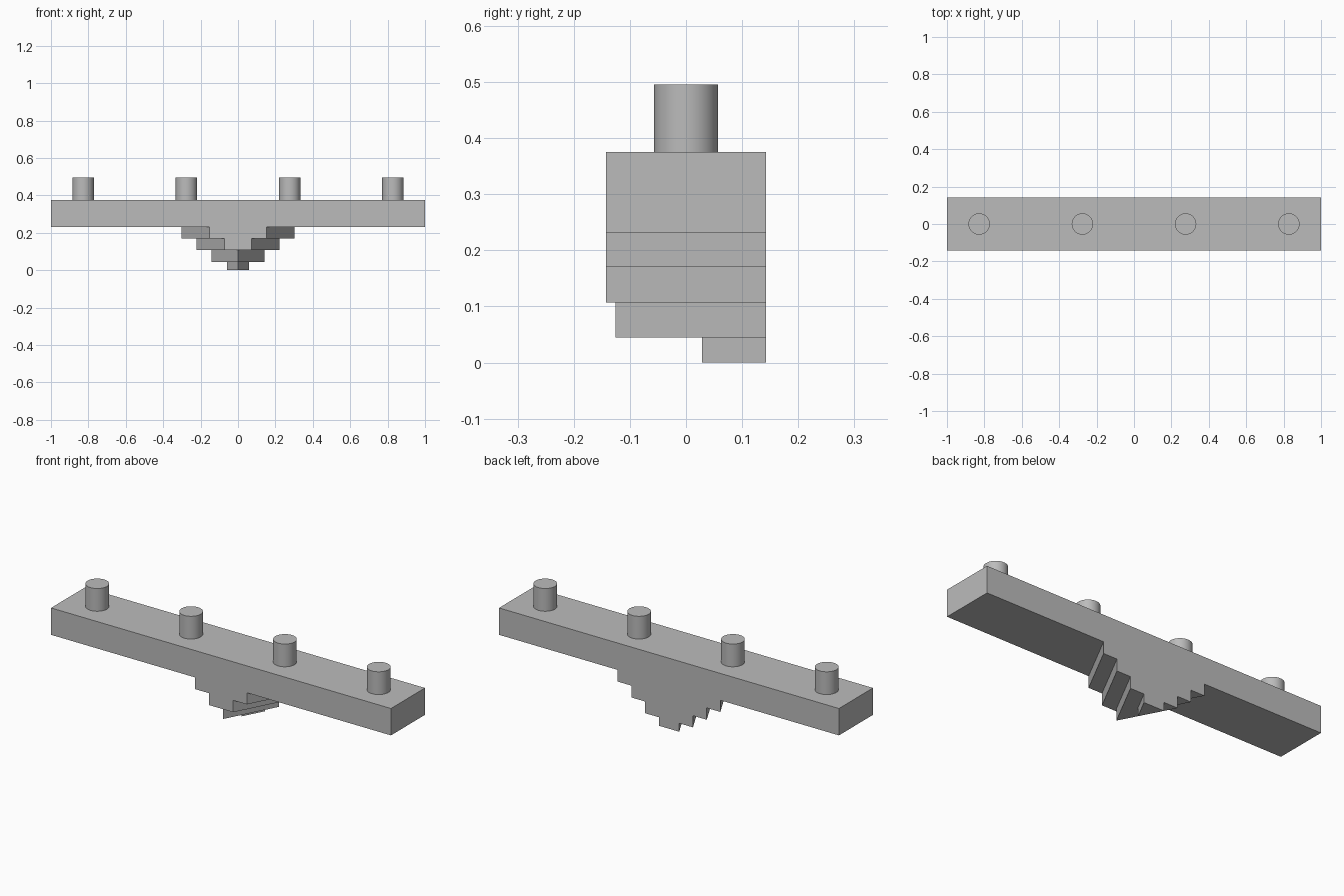
import bpy
import bmesh
import math

cube = bpy.data.objects.get("Cube")
if cube:
    bpy.data.objects.remove(cube, do_unlink=True)

grey = bpy.data.materials.new("plain grey")
grey.use_nodes = True
grey.diffuse_color = (0.5, 0.5, 0.5, 1)
grey.node_tree.nodes["Principled BSDF"].inputs["Base Color"].default_value = (0.5, 0.5, 0.5, 1)

HALF_DEPTH = 0.143


def prism(name, outline, z0, z1):
    """Extrude a plan outline from z0 up to z1."""
    bm = bmesh.new()
    face = bm.faces.new([bm.verts.new((x, y, z0)) for x, y in outline])
    top = bmesh.ops.extrude_face_region(bm, geom=[face])
    verts = [g for g in top["geom"] if isinstance(g, bmesh.types.BMVert)]
    bmesh.ops.translate(bm, verts=verts, vec=(0, 0, z1 - z0))
    bmesh.ops.recalc_face_normals(bm, faces=bm.faces)
    mesh = bpy.data.meshes.new(name)
    bm.to_mesh(mesh)
    bm.free()
    mesh.materials.append(grey)
    obj = bpy.data.objects.new(name, mesh)
    bpy.context.collection.objects.link(obj)
    return obj


# Long bar
d = HALF_DEPTH
prism("bar", [(-1, -d), (1, -d), (1, d), (-1, d)], 0.232, 0.375)

# Stepped wedge tiers: wide at the back, tapering forward, cut to a point if narrow
TAPER = 0.525
levels = [0.0, 0.045, 0.107, 0.17, 0.232]
for i, back in enumerate([0.06, 0.141, 0.222, 0.302]):
    front = back - TAPER * 2 * d
    if front > 0:
        outline = [(-front, -d), (front, -d), (back, d), (-back, d)]
    else:
        outline = [(0, d - back / TAPER), (back, d), (-back, d)]
    prism(f"wedge_tier_{i + 1}", outline, levels[i], levels[i + 1])

# Row of round pegs on top
for i in range(4):
    bpy.ops.mesh.primitive_cylinder_add(vertices=48, radius=0.057, depth=0.121,
                                        location=((i - 1.5) * 0.552, 0, 0.4355))
    peg = bpy.context.object
    peg.name = f"peg_{i + 1}"
    peg.data.materials.append(grey)
    bpy.ops.object.shade_smooth_by_angle(angle=math.radians(30))
